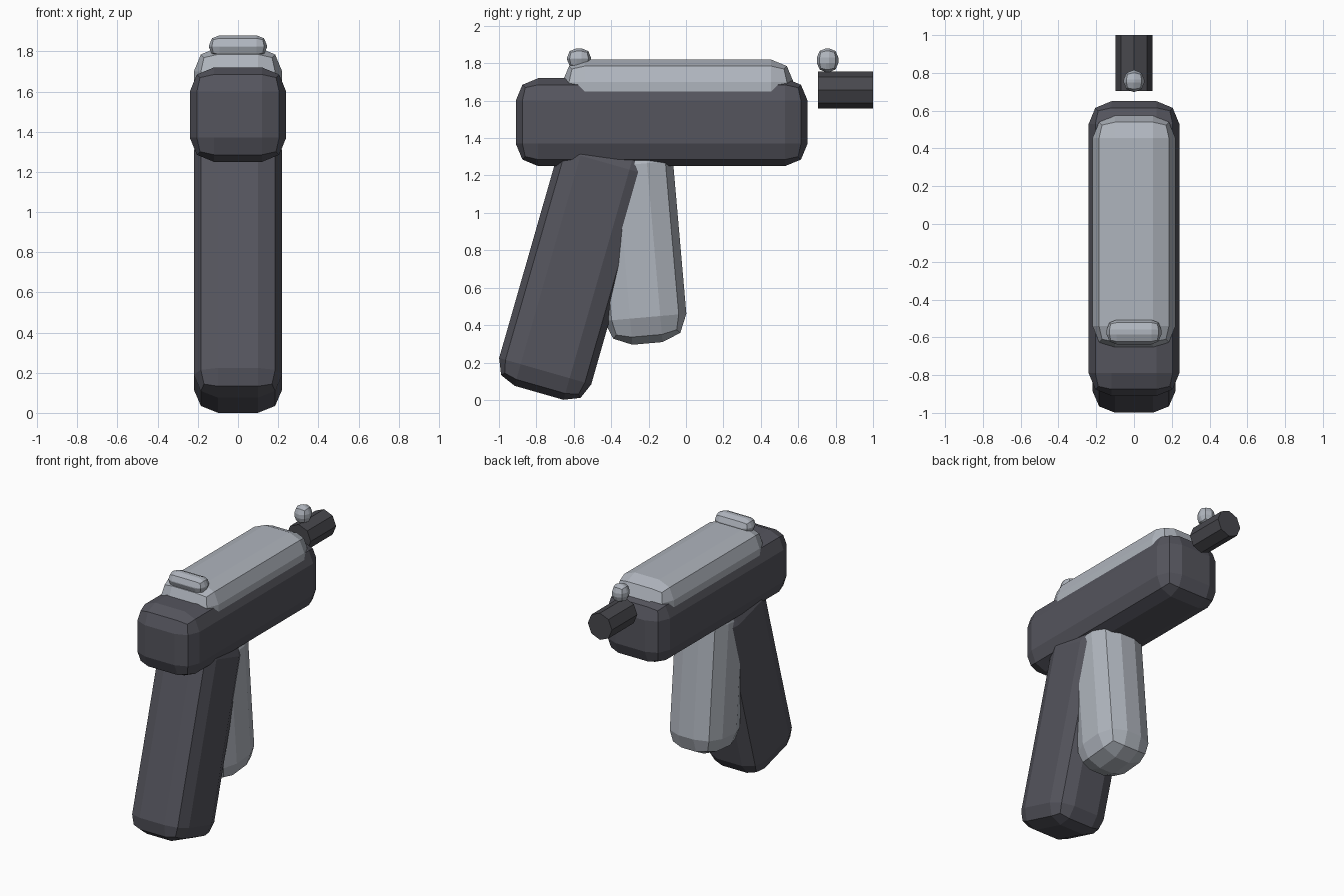
import bpy
import bmesh
from math import radians
from mathutils import Matrix

if "Cube" in bpy.data.objects:
    bpy.data.objects.remove(bpy.data.objects["Cube"])


def material(name, colour):
    m = bpy.data.materials.new(name)
    m.diffuse_color = (*colour, 1)
    m.use_nodes = True
    m.node_tree.nodes["Principled BSDF"].inputs["Base Color"].default_value = m.diffuse_color
    return m


DARK = material("dark_metal", (0.09, 0.09, 0.11))
BLACK = material("barrel_metal", (0.065, 0.065, 0.075))
LIGHT = material("light_metal", (0.43, 0.46, 0.51))


def finish(name, bm, loc, tilt, mat):
    mesh = bpy.data.meshes.new(name)
    bm.to_mesh(mesh)
    bm.free()
    mesh.materials.append(mat)
    ob = bpy.data.objects.new(name, mesh)
    ob.location = loc
    ob.rotation_euler.x = radians(tilt)
    bpy.context.collection.objects.link(ob)
    return ob


def soft_box(name, loc, size, bevel, mat, tilt=0):
    """Box with two-step rounded edges, tilted about the x axis."""
    bm = bmesh.new()
    bmesh.ops.create_cube(bm, size=1, matrix=Matrix.Diagonal((*size, 1)))
    ob = finish(name, bm, loc, tilt, mat)
    mod = ob.modifiers.new("rounding", "BEVEL")
    mod.width = bevel
    mod.segments = 2
    mod.limit_method = "NONE"
    return ob


# Main body and upper slide
soft_box("body", (0, -0.13, 1.485), (0.48, 1.56, 0.47), 0.12, DARK)
soft_box("slide", (0, -0.043, 1.635), (0.44, 1.235, 0.37), 0.12, LIGHT)

# Slanted grip and the light block in front of it
soft_box("grip", (0, -0.593, 0.711), (0.44, 0.512, 1.40), 0.12, DARK, -16)
soft_box("magazine", (0, -0.254, 0.850), (0.40, 0.442, 1.10), 0.14, LIGHT, 5)

# Sights
soft_box("rear_sight", (0, -0.572, 1.825), (0.29, 0.13, 0.11), 0.052, LIGHT)
soft_box("front_sight", (0, 0.757, 1.816), (0.11, 0.115, 0.128), 0.05, LIGHT)

# Eight-sided barrel, with an edge on top
bm = bmesh.new()
bmesh.ops.create_cone(bm, cap_ends=True, segments=8, radius1=0.098,
                      radius2=0.098, depth=0.295)
finish("barrel", bm, (0, 0.8525, 1.657), 90, BLACK)
